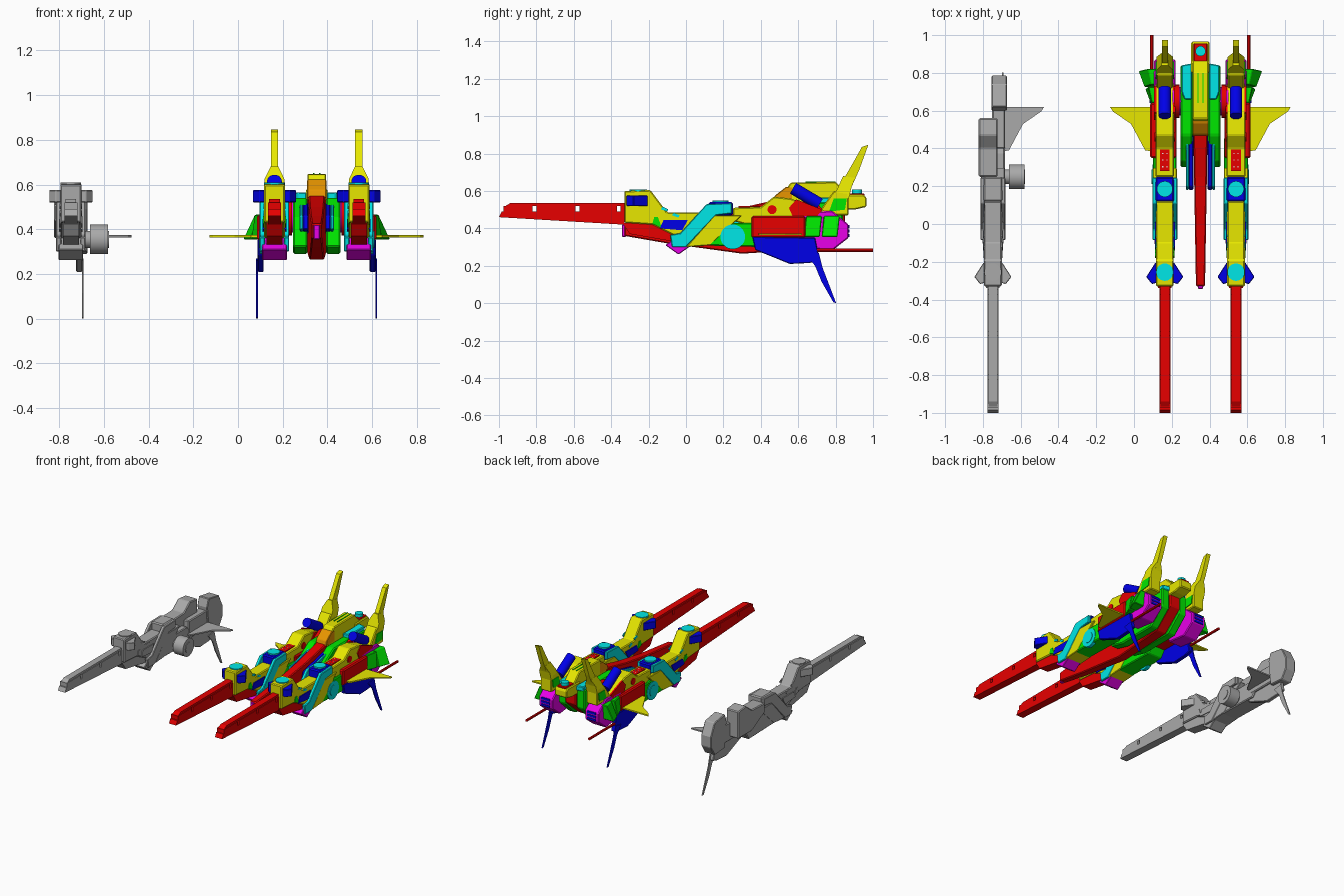
import bpy, bmesh, math
from mathutils import Vector

cube = bpy.data.objects.get("Cube")
if cube:
    bpy.data.objects.remove(cube)

HI, LO = 0.8, 0.0
PALETTE = {
    "yellow": (HI, HI, LO), "red": (HI, LO, LO), "blue": (LO, LO, HI),
    "green": (LO, HI, LO), "cyan": (LO, HI, HI), "magenta": (HI, LO, HI),
    "orange": (HI, 0.3, LO), "grey": (0.4, 0.4, 0.4), "white": (HI, HI, HI),
}
MATS = {}
for label, rgb in PALETTE.items():
    m = bpy.data.materials.new(label)
    m.use_nodes = True
    m.diffuse_color = (*rgb, 1)
    m.node_tree.nodes["Principled BSDF"].inputs["Base Color"].default_value = (*rgb, 1)
    MATS[label] = m


def prism(name, color, lower, upper, bevel=0.0):
    """Solid between two matching outlines."""
    bm = bmesh.new()
    a = [bm.verts.new(p) for p in lower]
    b = [bm.verts.new(p) for p in upper]
    bm.faces.new(a)
    bm.faces.new(b[::-1])
    for i in range(len(a)):
        j = (i + 1) % len(a)
        bm.faces.new((a[i], b[i], b[j], a[j]))
    bmesh.ops.recalc_face_normals(bm, faces=bm.faces)
    mesh = bpy.data.meshes.new(name)
    bm.to_mesh(mesh)
    bm.free()
    obj = bpy.data.objects.new(name, mesh)
    bpy.context.collection.objects.link(obj)
    mesh.materials.append(MATS[color])
    if bevel:
        mod = obj.modifiers.new("edge", "BEVEL")
        mod.width, mod.segments = bevel, 1
    return obj


def side(name, color, pts, x, half, bevel=0.0, front=None):
    """Side profile (y, z) widened across x; front sets a narrower nose."""
    ys = [p[0] for p in pts]
    y0, span = min(ys), max(ys) - min(ys)

    def w(y):
        return half if front is None else front + (half - front) * (y - y0) / span
    return prism(name, color, [(x - w(y), y, z) for y, z in pts],
                 [(x + w(y), y, z) for y, z in pts], bevel)


def plan(name, color, pts, z0, z1, bevel=0.0):
    return prism(name, color, [(x, y, z0) for x, y in pts], [(x, y, z1) for x, y in pts], bevel)


def box(name, color, x, half, y0, y1, z0, z1, bevel=0.0):
    return side(name, color, [(y0, z0), (y1, z0), (y1, z1), (y0, z1)], x, half, bevel)


def rod(name, color, start, end, r, sides=24):
    a, b = Vector(start), Vector(end)
    bpy.ops.mesh.primitive_cylinder_add(vertices=sides, radius=r, depth=(b - a).length,
                                        location=(a + b) / 2)
    obj = bpy.context.object
    obj.name = name
    obj.rotation_euler = (b - a).to_track_quat("Z", "Y").to_euler()
    obj.data.materials.append(MATS[color])
    bpy.ops.object.shade_smooth_by_angle(angle=math.radians(35))
    return obj


def pod(tag, cx, s, spare=False):
    """One long engine pod; s is the outward direction."""
    def c(color):
        return "grey" if spare else color
    fin_x = cx + s * (0.053 if spare else 0.078)

    # Forward prong with three slots through it
    side(tag + "prong_lower", c("red"), [(-1, .46), (-.33, .42), (-.33, .49), (-.985, .49)], cx, .029)
    side(tag + "prong_upper", c("red"), [(-.965, .52), (-.33, .52), (-.33, .535), (-.94, .535)], cx, .024)
    edges = [-.975, -.82, -.80, -.59, -.57, -.37, -.35, -.3]
    for y0, y1 in zip(edges[::2], edges[1::2]):
        box(tag + "prong_web", c("red"), cx, .029, y0, y1, .49, .52)
    side(tag + "prong_root", c("red"), [(-.34, .43), (-.3, .37), (-.07, .33), (.05, .42)], cx, .036)

    # Front block, its disc and side pods
    side(tag + "front_block", c("yellow"),
         [(-.33, .43), (-.33, .6), (-.19, .605), (-.1, .485), (.12, .485), (.12, .40),
          (-.06, .36), (-.18, .42)], cx, .047, .006)
    rod(tag + "front_disc", c("cyan"), (cx, -.255, .58), (cx, -.255, .608), .046)
    for d in (-1, 1):
        plan(tag + "side_pod", c("blue"),
             [(cx + d * .04, -.31), (cx + d * .068, -.318), (cx + d * .098, -.28),
              (cx + d * .05, -.205), (cx + d * .04, -.205)], .52, .575, .003)
        side(tag + "side_panel", c("blue"),
             [(-.14, .40), (-.12, .445), (.01, .445), (-.02, .39)], cx + d * .049, .004)
        side(tag + "chin_panel", c("green"),
             [(-.18, .425), (-.17, .46), (-.15, .46), (-.13, .405)], cx + d * .047, .004)
        for y, z in ((-.135, .49), (-.075, .458)):
            side(tag + "cheek_vent", c("cyan"),
                 [(y, z + .012), (y + .035, z), (y + .04, z + .012), (y + .01, z + .026)], cx + d * .047, .003)
        # Diagonal struts
        side(tag + "strut", c("cyan"),
             [(-.085, .365), (-.03, .375), (.11, .53), (.245, .535), (.245, .48),
              (.16, .47), (0, .3), (-.075, .3)], cx + d * .054, .012, .004)
    side(tag + "strut_brace", c("yellow"),
         [(.0, .3), (.15, .47), (.3, .47), (.13, .31)], cx, .064, .004)
    side(tag + "keel", c("magenta"), [(-.11, .31), (-.04, .26), (.03, .31), (-.03, .37)], cx, .055, .004)
    box(tag + "joint_collar", c("blue"), cx, .05, .12, .25, .47, .54, .008)
    side(tag + "lower_hull", c("green"),
         [(.05, .31), (.42, .30), (.46, .36), (.38, .43), (.2, .43)], cx, .063, .006)

    # Stepped wheel on the outer flank
    near, far = (.085, .17) if spare else (.04, .07)
    rod(tag + "axle", c("cyan"), (cx + s * .03, .25, .355), (cx + s * far, .25, .355), .038)
    rod(tag + "wheel", c("cyan"), (cx + s * near, .25, .355),
        (cx + s * (far - .004), .25, .355), .066, 32)

    # Lower fin with its thin spike, and the flat wing
    side(tag + "lower_fin", c("blue"),
         [(.355, .355), (.69, .35), (.715, .23), (.66, .215), (.555, .21), (.37, .285)],
         fin_x - s * .016, .014, .004)
    side(tag + "fin_spike", c("blue"),
         [(.64, .26), (.71, .27), (.73, .19), (.803, 0), (.788, .005), (.725, .115), (.69, .2)], fin_x, .004)
    root = cx + s * (.065 if spare else .084)
    plan(tag + "wing", c("yellow"),
         [(cx + s * .03, .62), (root + s * .206, .62), (root + s * .19, .595), (root + s * .095, .53),
          (root + s * .02, .39), (cx + s * .03, .38)], .364, .374)


def coloured_rear(tag, cx, s):
    """Rear hull, tail and upright fin of a mounted pod."""
    rod(tag + "joint_disc", "cyan", (cx, .185, .53), (cx, .185, .55), .042)
    side(tag + "rear_cover", "yellow",
         [(.25, .51), (.4, .515), (.47, .57), (.56, .56), (.75, .49), (.7, .42), (.4, .40), (.25, .44)],
         cx, .05, .006)
    box(tag + "cover_inset", "red", cx, .026, .28, .395, .50, .519)
    for dx in (-.011, .011):
        for y in (.3, .335, .37):
            box(tag + "cover_stud", "white", cx + dx, .003, y, y + .007, .515, .521)
    box(tag + "rear_hull", "red", cx + s * .008, .07, .35, .64, .35, .465, .008)
    rod(tag + "cover_pin", "red", (cx - .055, .46, .5), (cx + .055, .46, .5), .024)
    for d in (-1, 1):
        side(tag + "shoulder", "red", [(.55, .51), (.59, .555), (.73, .5), (.7, .465), (.57, .465)],
             cx + d * .05, .006)
    rod(tag + "barrel", "blue", (cx, .572, .615), (cx, .715, .53), .033)
    side(tag + "tail_hull", "magenta",
         [(.6, .48), (.78, .495), (.87, .42), (.87, .35), (.78, .28), (.62, .30)], cx, .056, .006)
    for i in range(3):
        box(tag + "tail_vent", "blue", cx, .035, .868, .875, .355 + i * .024, .37 + i * .024)

    # Sloping side intakes
    for y0, y1, r0, r1 in ((.63, .715, .07, .104), (.725, .81, .108, .14)):
        prism(tag + "side_intake", "green",
              [(cx + s * r, y, .355) for r, y in ((.04, y0), (r0, y0), (r1, y1), (.04, y1))],
              [(cx + s * r, y + .012, .465) for r, y in ((.04, y0), (.07, y0), (.088, y1), (.04, y1))], .004)
    rod(tag + "rear_rod", "red", (cx + s * .068, .7, .283), (cx + s * .068, 1, .283), .009, 8)
    rod(tag + "hub", "magenta", (cx - s * .04, .65, .46), (cx - s * .12, .65, .46), .075)
    rod(tag + "hub_ring", "red", (cx - s * .05, .65, .46), (cx - s * .078, .65, .46), .088)

    # Upright fin on its base
    side(tag + "fin_base", "yellow",
         [(.7, .47), (.74, .53), (.79, .6), (.87, .59), (.87, .47)], cx, .044, .006)
    side(tag + "base_panel", "green", [(.765, .49), (.79, .56), (.86, .56), (.85, .5)], cx, .049)
    fin_foot = [(.785, .56, .044), (.815, .625, .044), (.84, .68, .017), (.905, .67, .017),
                (.885, .62, .044), (.87, .56, .044)]
    prism(tag + "fin_root", "yellow", [(cx - w, y, z) for y, z, w in fin_foot],
          [(cx + w, y, z) for y, z, w in fin_foot])
    side(tag + "upright_fin", "yellow",
         [(.83, .64), (.89, .745), (.94, .835), (.975, .847), (.925, .71), (.88, .61)], cx, .016)


def spare_rear(tag, cx):
    """Short bare rear of the detached pod."""
    side(tag + "rear_cover", "grey",
         [(.25, .51), (.4, .515), (.47, .57), (.56, .56), (.56, .36), (.4, .36), (.25, .44)],
         cx - .025, .05, .006)
    box(tag + "rear_hull", "grey", cx + .03, .034, .4, .64, .33, .465, .006)
    side(tag + "tail_hull", "grey",
         [(.6, .49), (.62, .55), (.74, .53), (.785, .44), (.785, .36), (.74, .29), (.62, .30)],
         cx + .033, .041, .005)


for tag, x, s in (("right_", .163, -1), ("left_", .54, 1)):
    pod(tag, x, s)
    coloured_rear(tag, x, s)
pod("spare_", -.747, 1, spare=True)
spare_rear("spare_", -.747)

# Central fuselage
MID = .352
side("spine", "red",
     [(-.33, .36), (-.33, .425), (0, .46), (.25, .5), (.47, .55), (.85, .55),
      (.85, .42), (.7, .29), (.3, .265), (-.1, .32)], MID, .044, .006, front=.024)
box("nose_tip", "magenta", MID, .014, -.343, -.32, .355, .42, .004)
side("canopy", "yellow",
     [(.48, .53), (.56, .645), (.8, .648), (.87, .58), (.87, .52)], MID, .042, .006)
side("canopy_front", "orange", [(.465, .54), (.475, .575), (.535, .622), (.57, .622), (.57, .54)], MID, .043, .004)
for d in (-1, 1):
    box("canopy_groove", "green", MID + d * .014, .003, .64, .8, .645, .651)
    side("flank", "green",
         [(.3, .32), (.42, .29), (.72, .29), (.84, .4), (.84, .54), (.47, .54), (.33, .45)],
         MID + d * .074, .033, .008)
    plan("shoulder_plate", "cyan",
         [(MID + d * .045, .66), (MID + d * .085, .66), (MID + d * .1, .7), (MID + d * .1, .84),
          (MID + d * .045, .85)], .53, .565, .005)
    for name, color, x, w in (("inner_rail", "blue", .05, .012), ("outer_rail", "cyan", .069, .008)):
        side(name, color, [(.18, .4), (.47, .38), (.47, .52), (.2, .46)], MID + d * x, w, .004)

# Tail block behind the fuselage
side("tail_block", "yellow", [(.8, .5), (.8, .58), (.95, .58), (.965, .565), (.965, .515), (.9, .5)], MID, .049, .006)
box("tail_top", "red", MID, .036, .84, .955, .57, .586, .003)
rod("tail_disc", "cyan", (MID, .915, .57), (MID, .915, .608), .027)
